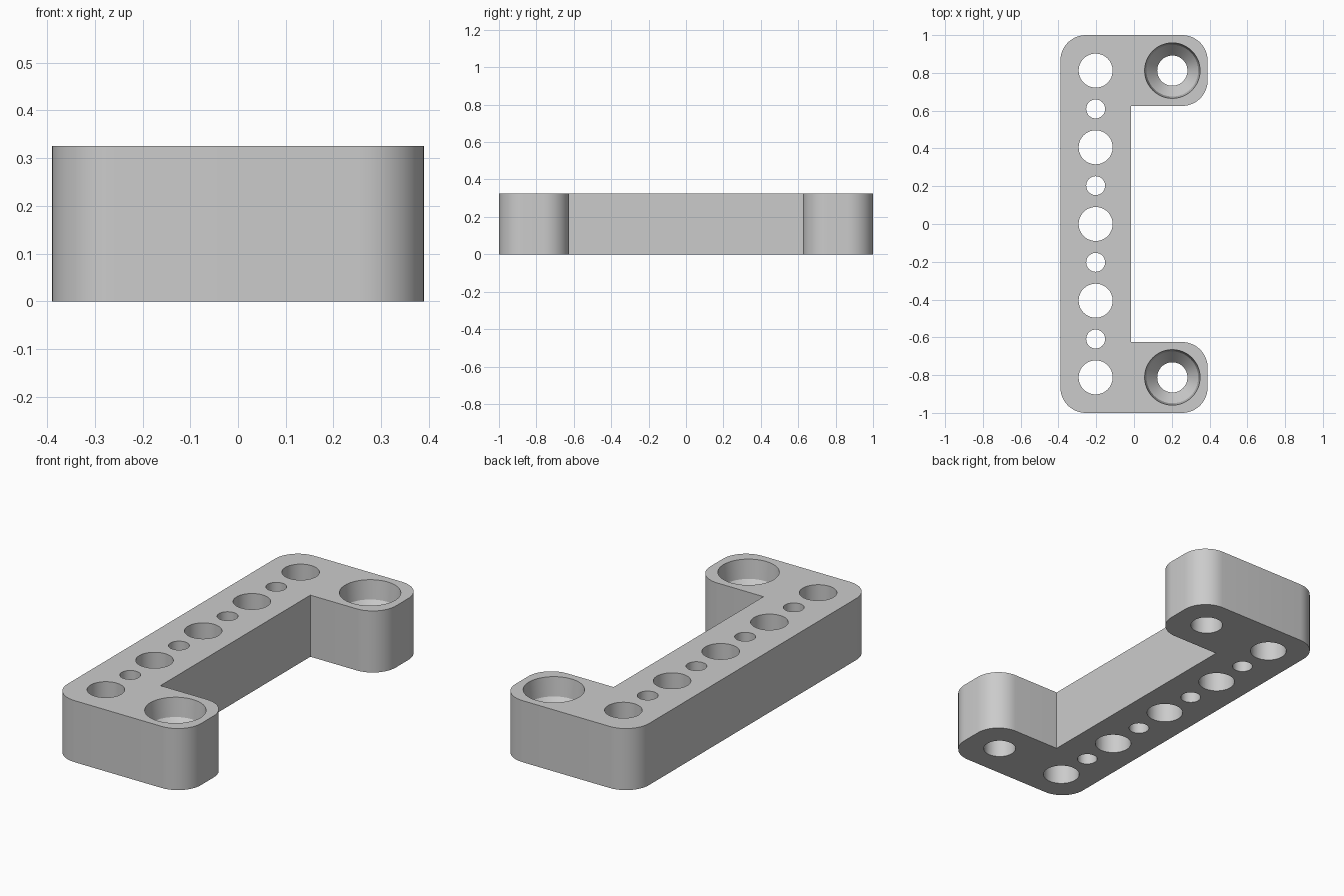
import bpy, bmesh, math
from mathutils import Vector

if "Cube" in bpy.data.objects:
    bpy.data.objects.remove(bpy.data.objects["Cube"])

HEIGHT = 0.325
CORNER = 0.135

grey = bpy.data.materials.new("plain grey")
grey.use_nodes = True
grey.diffuse_color = (0.6, 0.6, 0.6, 1)
grey.node_tree.nodes["Principled BSDF"].inputs["Base Color"].default_value = (0.6, 0.6, 0.6, 1)


def make_object(name, bm):
    bmesh.ops.recalc_face_normals(bm, faces=bm.faces)
    mesh = bpy.data.meshes.new(name)
    bm.to_mesh(mesh)
    bm.free()
    mesh.materials.append(grey)
    obj = bpy.data.objects.new(name, mesh)
    bpy.context.collection.objects.link(obj)
    return obj


def rounded(points, radius, steps=12):
    """Replace each marked right-angle corner of the outline with an arc."""
    out = []
    for i, (x, y, is_round) in enumerate(points):
        p = Vector((x, y))
        if not is_round:
            out.append(p)
            continue
        a = (Vector(points[i - 1][:2]) - p).normalized() * radius
        b = (Vector(points[(i + 1) % len(points)][:2]) - p).normalized() * radius
        for s in range(steps + 1):
            t = s / steps * math.pi / 2
            out.append(p + a * (1 - math.sin(t)) + b * (1 - math.cos(t)))
    return out


def revolve(bm, x, y, profile, segments=48):
    """Add a closed turned solid from (radius, z) pairs listed bottom to top."""
    rings = []
    for r, z in profile:
        rings.append([bm.verts.new((x + r * math.cos(2 * math.pi * k / segments),
                                    y + r * math.sin(2 * math.pi * k / segments), z))
                      for k in range(segments)])
    for low, high in zip(rings, rings[1:]):
        for k in range(segments):
            n = (k + 1) % segments
            bm.faces.new((low[k], low[n], high[n], high[k]))
    bm.faces.new(rings[0][::-1])
    bm.faces.new(rings[-1])


# C-shaped bracket body
half = [(-0.015, -0.625, False), (0.39, -0.625, True), (0.39, -1, True), (-0.39, -1, True)]
outline = half[::-1] + [(x, -y, r) for x, y, r in half]
# the reversed half ends at the web; the mirrored half continues from it
bm = bmesh.new()
base = bm.faces.new([bm.verts.new((p.x, p.y, 0)) for p in rounded(outline, CORNER)])
top = bmesh.ops.extrude_face_region(bm, geom=[base], use_keep_orig=True)
bmesh.ops.translate(bm, vec=(0, 0, HEIGHT),
                    verts=[v for v in top["geom"] if isinstance(v, bmesh.types.BMVert)])
body = make_object("bracket_body", bm)

# Cutter: alternating large and small holes along the bar, countersunk holes in the arms
bm = bmesh.new()
for i in range(-4, 5):
    r = 0.05 if i % 2 else 0.09
    revolve(bm, -0.203, i * 0.203, [(r, -0.1), (r, HEIGHT + 0.1)])
for y in (-0.812, 0.812):
    revolve(bm, 0.203, y, [(0.08, -0.1), (0.08, HEIGHT - 0.17), (0.137, HEIGHT - 0.1),
                           (0.147, HEIGHT), (0.147, HEIGHT + 0.1)])
cutter = make_object("hole_cutter", bm)
cutter.hide_render = True

# Cut the holes, then remove the cutter
cut = body.modifiers.new("holes", "BOOLEAN")
cut.operation = "DIFFERENCE"
cut.solver = "EXACT"
cut.object = cutter
bpy.context.view_layer.objects.active = body
body.select_set(True)
cutter.select_set(False)
bpy.ops.object.modifier_apply(modifier=cut.name)
bpy.data.objects.remove(cutter)
bpy.ops.object.shade_smooth_by_angle(angle=math.radians(30))
